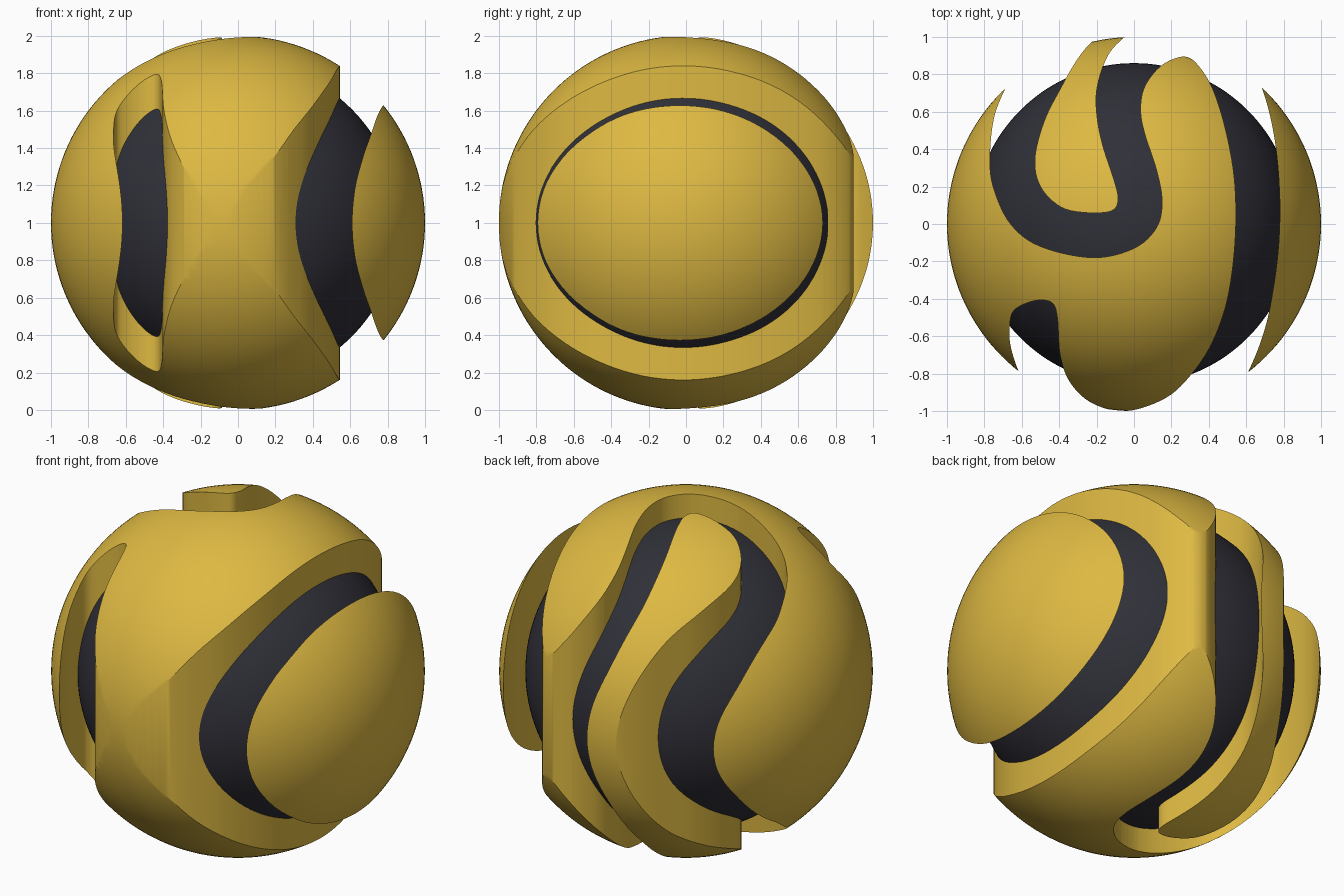
import bpy
import bmesh
from mathutils import Vector

CENTRE = Vector((0, 0, 1))
CORE_RADIUS = 0.86

if "Cube" in bpy.data.objects:
    bpy.data.objects.remove(bpy.data.objects["Cube"])


def make_material(name, colour):
    mat = bpy.data.materials.new(name)
    mat.use_nodes = True
    mat.diffuse_color = colour
    mat.node_tree.nodes["Principled BSDF"].inputs["Base Color"].default_value = colour
    return mat


def make_ball(name, radius, mat):
    bpy.ops.mesh.primitive_uv_sphere_add(segments=144, ring_count=72,
                                         radius=radius, location=CENTRE)
    ball = bpy.context.object
    ball.name = name
    ball.data.materials.append(mat)
    return ball


def smooth_path(points, steps=6):
    """Catmull-Rom curve through the given plan points."""
    pts = [Vector(p) for p in points]
    pts = [pts[0] * 2 - pts[1]] + pts + [pts[-1] * 2 - pts[-2]]
    path = []
    for a, b, c, d in zip(pts, pts[1:], pts[2:], pts[3:]):
        for i in range(steps):
            t = i / steps
            path.append(0.5 * (2 * b + (c - a) * t
                               + (2 * a - 5 * b + 4 * c - d) * t ** 2
                               + (3 * b - a - 3 * c + d) * t ** 3))
    return path + [pts[-2]]


def make_prism(name, outline):
    """Upright prism over a plan outline, taller than the ball."""
    bm = bmesh.new()
    face = bm.faces.new([bm.verts.new((p.x, p.y, -0.5)) for p in outline])
    result = bmesh.ops.extrude_face_region(bm, geom=[face])
    verts = [v for v in result["geom"] if isinstance(v, bmesh.types.BMVert)]
    bmesh.ops.translate(bm, verts=verts, vec=(0, 0, 3))
    bmesh.ops.recalc_face_normals(bm, faces=bm.faces)
    mesh = bpy.data.meshes.new(name)
    bm.to_mesh(mesh)
    bm.free()
    prism = bpy.data.objects.new(name, mesh)
    prism.hide_render = True
    bpy.context.collection.objects.link(prism)
    return prism


def make_shell_piece(name, edge, corners, mat):
    """Part of the outer ball lying inside an upright plan outline."""
    outline = smooth_path(edge) + [Vector(c) for c in corners]
    cutter = make_prism(name + "_cutter", outline)
    piece = make_ball(name, 1, mat)
    cut = piece.modifiers.new("plan_cut", "BOOLEAN")
    cut.operation = "INTERSECT"
    cut.solver = "EXACT"
    cut.object = cutter
    bpy.ops.object.modifier_apply(modifier=cut.name)
    bpy.data.objects.remove(cutter)
    bpy.ops.object.shade_smooth_by_angle(angle=0.5)


yellow = make_material("golden_yellow", (0.73, 0.485, 0.055, 1))
charcoal = make_material("charcoal", (0.029, 0.029, 0.04, 1))

# Dark inner ball
make_ball("inner_core", CORE_RADIUS, charcoal)
bpy.ops.object.shade_smooth()

# Left side cap, bounded by one curved edge
cap_edge = [(.63, .84), (.69, .71), (.74, .52), (.77, .3), (.78, .05),
            (.765, -.2), (.72, -.48), (.67, -.65), (.62, -.77), (.56, -.9)]
make_shell_piece("side_cap", cap_edge, [(1.2, -1.2), (1.2, 1.2)], yellow)

# Main shell: rear winding channel, back lobe, side channel, front notch
main_edge = [
    (-.6, .88), (-.69, .72), (-.75, .56), (-.77, .35), (-.75, .19),
    (-.66, 0), (-.5, -.12), (-.22, -.18), (0, -.13), (.12, -.02),
    (.15, .12), (.12, .29), (.055, .49), (.035, .62), (.06, .74),
    (.15, .85), (.27, .895), (.35, .84), (.43, .7), (.5, .46),
    (.54, .2), (.54, -.1), (.5, -.4), (.42, -.63), (.31, -.8),
    (.17, -.93), (-.04, -1), (-.22, -.96), (-.34, -.85), (-.395, -.7),
    (-.41, -.5), (-.44, -.42), (-.53, -.41), (-.64, -.46), (-.665, -.55),
    (-.66, -.65), (-.62, -.78), (-.55, -.92)]
make_shell_piece("main_shell", main_edge, [(-.6, -1.3), (-1.3, -1.2), (-1.3, 1.2)], yellow)

# Tongue inside the rear winding channel
tongue_edge = [
    (.04, 1.06), (-.05, 1), (-.14, .9), (-.195, .74), (-.2, .6),
    (-.17, .43), (-.105, .23), (-.085, .13), (-.12, .07), (-.25, .06),
    (-.39, .09), (-.5, .2), (-.53, .35), (-.48, .55), (-.39, .73),
    (-.31, .87), (-.23, .97), (-.12, 1.06)]
make_shell_piece("tongue", tongue_edge, [(-.04, 1.2)], yellow)
